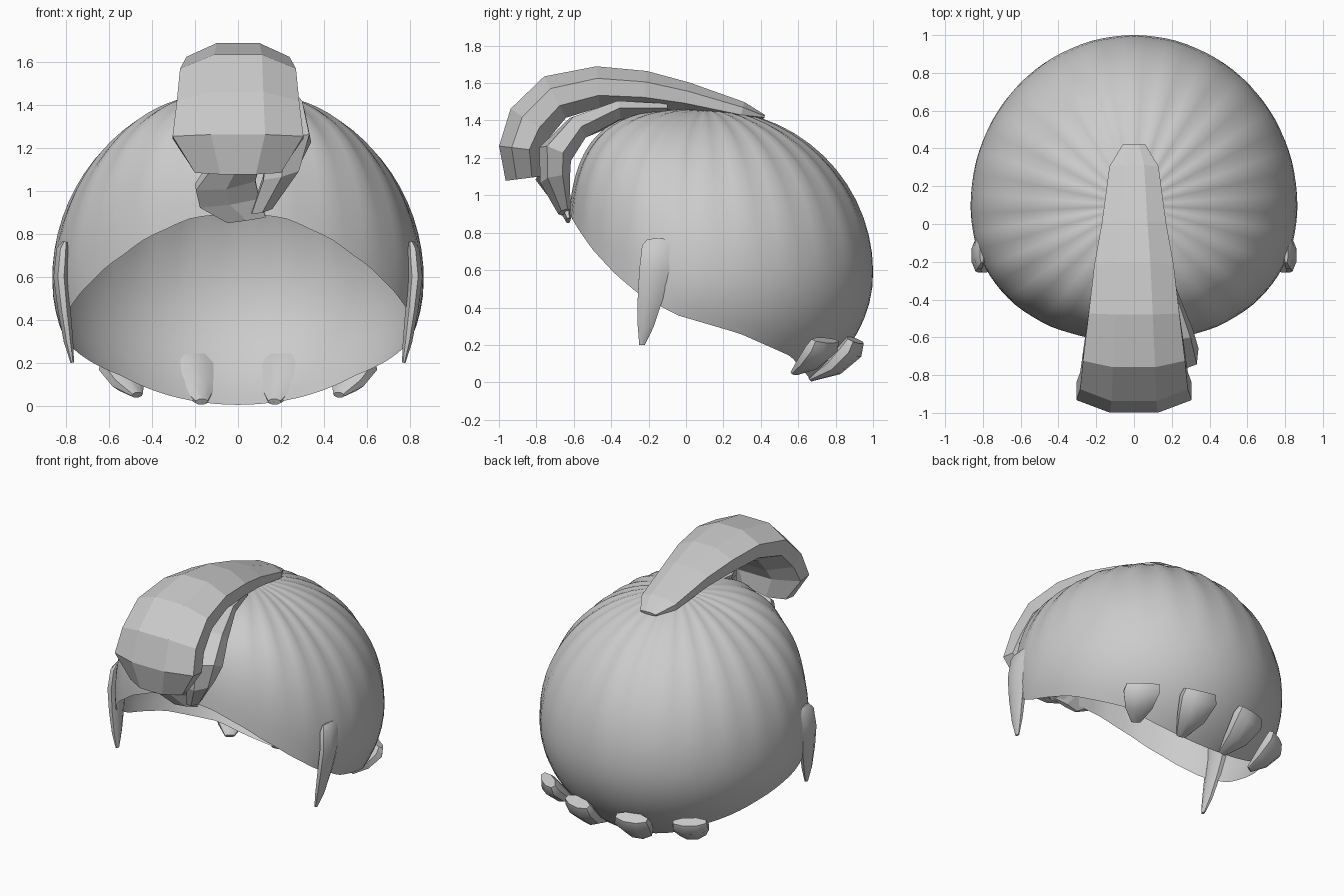
import bpy, bmesh, math
from mathutils import Vector

if "Cube" in bpy.data.objects:
    bpy.data.objects.remove(bpy.data.objects["Cube"])

hair = bpy.data.materials.new("hair_grey")
hair.use_nodes = True
hair.diffuse_color = (0.6, 0.6, 0.6, 1)
hair.node_tree.nodes["Principled BSDF"].inputs["Base Color"].default_value = (0.6, 0.6, 0.6, 1)


def finish(name, bm, smooth_angle=None, recalc=True):
    if recalc:
        bmesh.ops.recalc_face_normals(bm, faces=bm.faces)
    mesh = bpy.data.meshes.new(name)
    bm.to_mesh(mesh)
    bm.free()
    mesh.materials.append(hair)
    obj = bpy.data.objects.new(name, mesh)
    bpy.context.collection.objects.link(obj)
    if smooth_angle:
        bpy.ops.object.select_all(action="DESELECT")
        obj.select_set(True)
        bpy.context.view_layer.objects.active = obj
        bpy.ops.object.shade_smooth_by_angle(angle=math.radians(smooth_angle))


def lock(name, stations, side, sides=8, smooth_angle=None):
    """Tapered strand: stations are (x, y, z, half width, half thickness)."""
    bm = bmesh.new()
    side = Vector(side).normalized()
    pts = [Vector(s[:3]) for s in stations]
    rings = []
    for i, (p, s) in enumerate(zip(pts, stations)):
        tangent = pts[min(i + 1, len(pts) - 1)] - pts[max(i - 1, 0)]
        normal = side.cross(tangent).normalized()
        ring = []
        for k in range(sides):
            a = math.tau * (k + 0.5) / sides
            c = math.cos(math.pi / sides)
            ring.append(bm.verts.new(p + side * s[3] * math.cos(a) / c
                                     + normal * s[4] * math.sin(a) / c))
        rings.append(ring)
    for a, b in zip(rings, rings[1:]):
        for k in range(sides):
            n = (k + 1) % sides
            bm.faces.new((a[k], a[n], b[n], b[k]))
    bm.faces.new(rings[0])
    bm.faces.new(rings[-1])
    finish(name, bm, smooth_angle)


# Pleated cap, open below along a slanted rim
RIM = [(-0.7, 1.0), (-0.63, 0.91), (-0.57, 0.81), (-0.5, 0.71), (-0.38, 0.58),
       (-0.25, 0.47), (-0.05, 0.36), (0.29, 0.26), (0.56, 0.14), (0.68, 0.0), (1.1, -0.4)]


def rim_height(y):
    for (y0, z0), (y1, z1) in zip(RIM, RIM[1:]):
        if y <= y1:
            return z0 + (z1 - z0) * (y - y0) / (y1 - y0)
    return RIM[-1][1]


def cap_point(azimuth, polar):
    ca, sa = math.cos(azimuth), math.sin(azimuth)
    s, c = math.sin(polar), math.cos(polar)
    # The brow is squarer in profile than the back
    power = 2 + 1.3 * max(0, -sa) ** 2
    flat = s ** (2 / power)
    up = math.copysign(abs(c) ** (2 / power), c)
    q = 2 if sa > 0 else 2.15
    r = flat * (abs(ca) ** q + abs(sa) ** q) ** (-1 / q)
    pleat = 0.012 * math.cos(24 * azimuth) * s * max(0, c) ** 0.6
    depth = 0.9 if sa > 0 else 0.73
    height = 0.88 if c > 0 else 0.75
    return Vector((0.865 * r * ca + 0.5 * pleat * ca,
                   0.1 + depth * r * sa + 0.5 * pleat * sa,
                   0.58 + height * up + pleat * max(0, c)))


bm = bmesh.new()
SEGMENTS, ROWS = 96, 22
top = bm.verts.new(cap_point(0, 0))
columns = []
for i in range(SEGMENTS):
    az = math.tau * i / SEGMENTS
    low, high = 0.8, 3.1
    for _ in range(30):
        mid = (low + high) / 2
        p = cap_point(az, mid)
        if p.z > rim_height(p.y):
            low = mid
        else:
            high = mid
    columns.append([bm.verts.new(cap_point(az, low * (j + 1) / ROWS)) for j in range(ROWS)])
for i in range(SEGMENTS):
    a, b = columns[i], columns[(i + 1) % SEGMENTS]
    bm.faces.new((top, a[0], b[0]))
    for j in range(ROWS - 1):
        bm.faces.new((a[j], a[j + 1], b[j + 1], b[j]))
finish("hair_cap", bm, 80, recalc=False)

# Large forelock sweeping forward over the brow
lock("forelock", [
    (0, 0.42, 1.42, 0.06, 0.01), (0, 0.30, 1.45, 0.13, 0.05), (0, 0.0, 1.525, 0.17, 0.08),
    (0, -0.22, 1.565, 0.21, 0.10), (0, -0.47, 1.58, 0.24, 0.11), (0, -0.70, 1.525, 0.27, 0.125),
    (0, -0.83, 1.39, 0.285, 0.13), (0, -0.885, 1.25, 0.305, 0.115), (0, -0.865, 1.09, 0.20, 0.10)],
    (1, 0, 0))

# Smaller strand beneath it, curling round to one side
lock("under_strand", [
    (0.03, -0.1, 1.45, 0.12, 0.02), (0.06, -0.36, 1.445, 0.17, 0.035),
    (0.17, -0.58, 1.36, 0.14, 0.06), (0.235, -0.70, 1.22, 0.105, 0.08),
    (0.20, -0.70, 1.08, 0.085, 0.07), (0.11, -0.65, 0.91, 0.05, 0.03)],
    (1, 0, 0.25), 6)

# Curled tips tucked below the forelock
lock("curl_tip", [
    (-0.02, -0.76, 1.12, 0.12, 0.05), (-0.06, -0.70, 1.04, 0.14, 0.05),
    (-0.04, -0.65, 0.95, 0.14, 0.035), (0.04, -0.63, 0.865, 0.09, 0.012)], (1, 0, 0.15), 6)

for s, label in ((1, "left"), (-1, "right")):
    # Sideburn in front of the ear
    lock(label + "_sideburn", [
        (s * 0.805, -0.145, 0.765, 0.06, 0.012), (s * 0.815, -0.15, 0.73, 0.085, 0.03),
        (s * 0.825, -0.165, 0.60, 0.085, 0.035), (s * 0.81, -0.19, 0.45, 0.068, 0.03),
        (s * 0.79, -0.215, 0.30, 0.043, 0.022), (s * 0.772, -0.235, 0.20, 0.015, 0.008)],
        (0, 1, 0), 8, 50)
    # Two nape tufts on each side of the back, sunk through the cap
    lock(label + "_inner_tuft", [
        (s * 0.21, 0.905, 0.225, 0.105, 0.04), (s * 0.205, 0.88, 0.175, 0.12, 0.06),
        (s * 0.19, 0.79, 0.085, 0.09, 0.05), (s * 0.17, 0.665, 0.018, 0.03, 0.014)],
        (1, -0.25 * s, 0), 8, 50)
    lock(label + "_outer_tuft", [
        (s * 0.55, 0.745, 0.225, 0.105, 0.035), (s * 0.545, 0.725, 0.18, 0.115, 0.055),
        (s * 0.51, 0.655, 0.105, 0.085, 0.045), (s * 0.47, 0.58, 0.05, 0.03, 0.014)],
        (0.8, -0.6 * s, 0), 8, 50)
